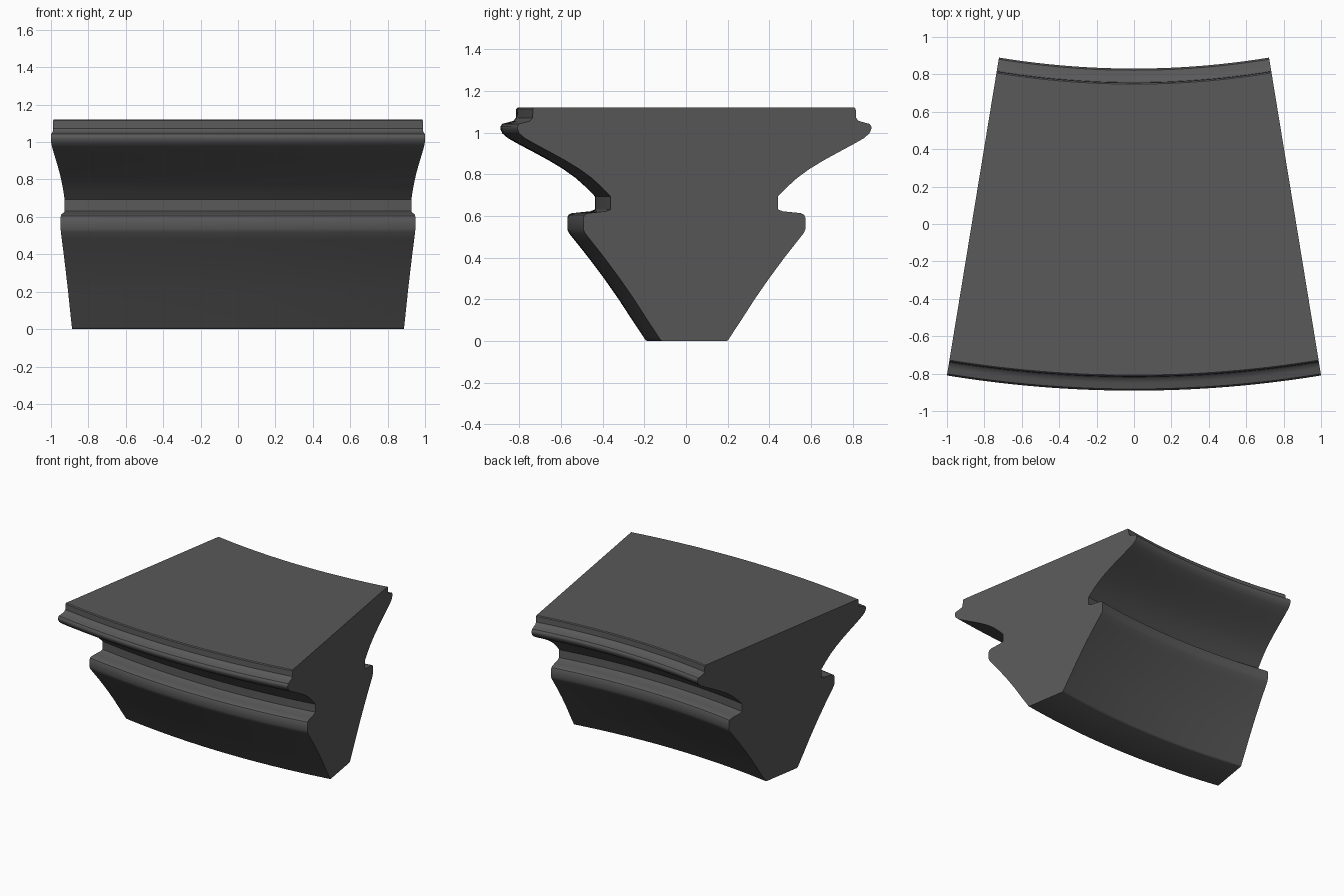
import bpy, bmesh
from math import sin, cos, asin, radians

if "Cube" in bpy.data.objects:
    bpy.data.objects.remove(bpy.data.objects["Cube"])

YC, R0 = 5.30, 5.33          # sweep centre and mid-profile radius
HALF = asin(1 / 6.19)        # half of the sweep angle
STEPS = 32

# Half profile, bottom to top: (half width, height)
half = [(0.155, 0), (0.164, 0.004), (0.169, 0.012), (0.228, 0.10), (0.293, 0.20),
        (0.363, 0.30), (0.438, 0.40), (0.500, 0.478), (0.532, 0.518), (0.540, 0.537),
        (0.540, 0.592), (0.534, 0.606), (0.518, 0.614), (0.480, 0.618),
        (0.430, 0.623), (0.407, 0.632), (0.407, 0.694), (0.450, 0.738),
        (0.500, 0.783), (0.560, 0.826), (0.630, 0.868), (0.700, 0.906),
        (0.770, 0.943), (0.825, 0.974), (0.852, 0.997), (0.861, 1.018),
        (0.861, 1.030), (0.852, 1.043), (0.820, 1.051), (0.798, 1.058),
        (0.787, 1.072), (0.785, 1.115), (0.778, 1.121)]
profile = half + [(-w, z) for w, z in reversed(half)]

# Sweep the closed profile around the vertical axis
bm = bmesh.new()
rings = []
for i in range(STEPS + 1):
    a = HALF * (2 * i / STEPS - 1)
    rings.append([bm.verts.new(((R0 + w) * sin(a), YC - (R0 + w) * cos(a), z))
                  for w, z in profile])
n = len(profile)
for r, s in zip(rings, rings[1:]):
    for j in range(n):
        k = (j + 1) % n
        bm.faces.new((r[j], s[j], s[k], r[k]))
# Flat end caps
bm.faces.new(rings[0])
bm.faces.new(rings[-1][::-1])
bmesh.ops.recalc_face_normals(bm, faces=bm.faces)

mesh = bpy.data.meshes.new("curved_moulding")
bm.to_mesh(mesh)
bm.free()
obj = bpy.data.objects.new("curved_moulding", mesh)
bpy.context.collection.objects.link(obj)

# Dark grey stone
mat = bpy.data.materials.new("dark_grey")
mat.diffuse_color = (0.1, 0.1, 0.1, 1)
mat.use_nodes = True
mat.node_tree.nodes["Principled BSDF"].inputs["Base Color"].default_value = mat.diffuse_color
mesh.materials.append(mat)

bpy.context.view_layer.objects.active = obj
obj.select_set(True)
bpy.ops.object.shade_smooth_by_angle(angle=radians(35))
